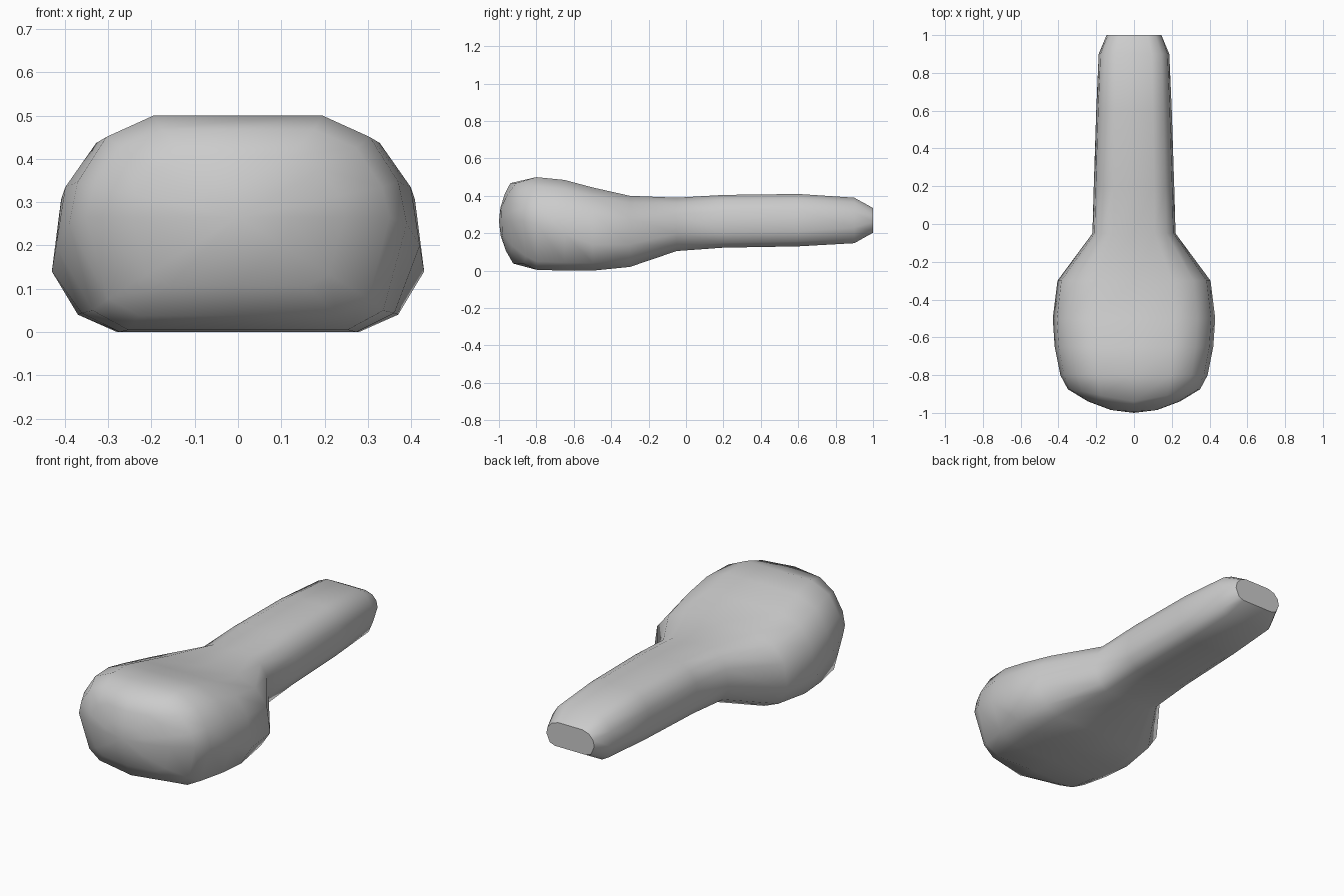
import bpy, bmesh, math

if "Cube" in bpy.data.objects:
    bpy.data.objects.remove(bpy.data.objects["Cube"])

# Stations along y: y, half width, top z, bottom z, height of widest point
STATIONS = [
    (-0.80, 0.39, 0.50, 0.005, 0.25),
    (-0.65, 0.42, 0.485, 0.0, 0.20),
    (-0.50, 0.43, 0.445, 0.0, 0.14),
    (-0.30, 0.405, 0.40, 0.02, 0.14),
    (-0.05, 0.22, 0.39, 0.105, 0.20),
    (0.20, 0.213, 0.405, 0.123, 0.205),
    (0.60, 0.20, 0.41, 0.13, 0.21),
    (0.90, 0.187, 0.39, 0.147, 0.23),
    (1.00, 0.145, 0.335, 0.203, 0.26),
]


def section(w, top, bot, zw):
    """Closed rounded cross-section as (x, z) points, starting at top centre."""
    h = top - bot
    right = [(0.5 * w, top), (0.78 * w, top - 0.1 * h), (0.95 * w, top - 0.31 * h),
             (w, zw), (0.86 * w, bot + 0.09 * h), (0.65 * w, bot)]
    left = [(-x, z) for x, z in reversed(right)]
    return [(0, top)] + right + [(0, bot)] + left


def nose_y(x, z):
    """Bulging front surface of the head."""
    return -1 + 0.125 * (x / 0.35) ** 2 + 0.065 * ((z - 0.265) / 0.21) ** 2


bm = bmesh.new()
rings = []

# Bulging front, from its centre outwards
front = section(0.35, 0.468, 0.038, 0.265)
for s in (0.35, 0.7, 1.0):
    pts = [(x * s, 0.265 + (z - 0.265) * s) for x, z in front]
    rings.append([bm.verts.new((x, nose_y(x, z), z)) for x, z in pts])
tip = bm.verts.new((0, -1, 0.265))

# Head, neck and handle
for y, w, top, bot, zw in STATIONS:
    rings.append([bm.verts.new((x, y, z)) for x, z in section(w, top, bot, zw)])

n = len(front)
for a, b in zip(rings, rings[1:]):
    for i in range(n):
        j = (i + 1) % n
        bm.faces.new((a[i], a[j], b[j], b[i]))
for i in range(n):
    bm.faces.new((tip, rings[0][(i + 1) % n], rings[0][i]))
bm.faces.new(rings[-1])
bmesh.ops.recalc_face_normals(bm, faces=bm.faces[:])

mesh = bpy.data.meshes.new("handset_body")
bm.to_mesh(mesh)
bm.free()
body = bpy.data.objects.new("handset_body", mesh)
bpy.context.collection.objects.link(body)

# Smooth skin with the front rim kept crisp
bpy.context.view_layer.objects.active = body
body.select_set(True)
bpy.ops.object.shade_smooth_by_angle(angle=math.radians(48))
